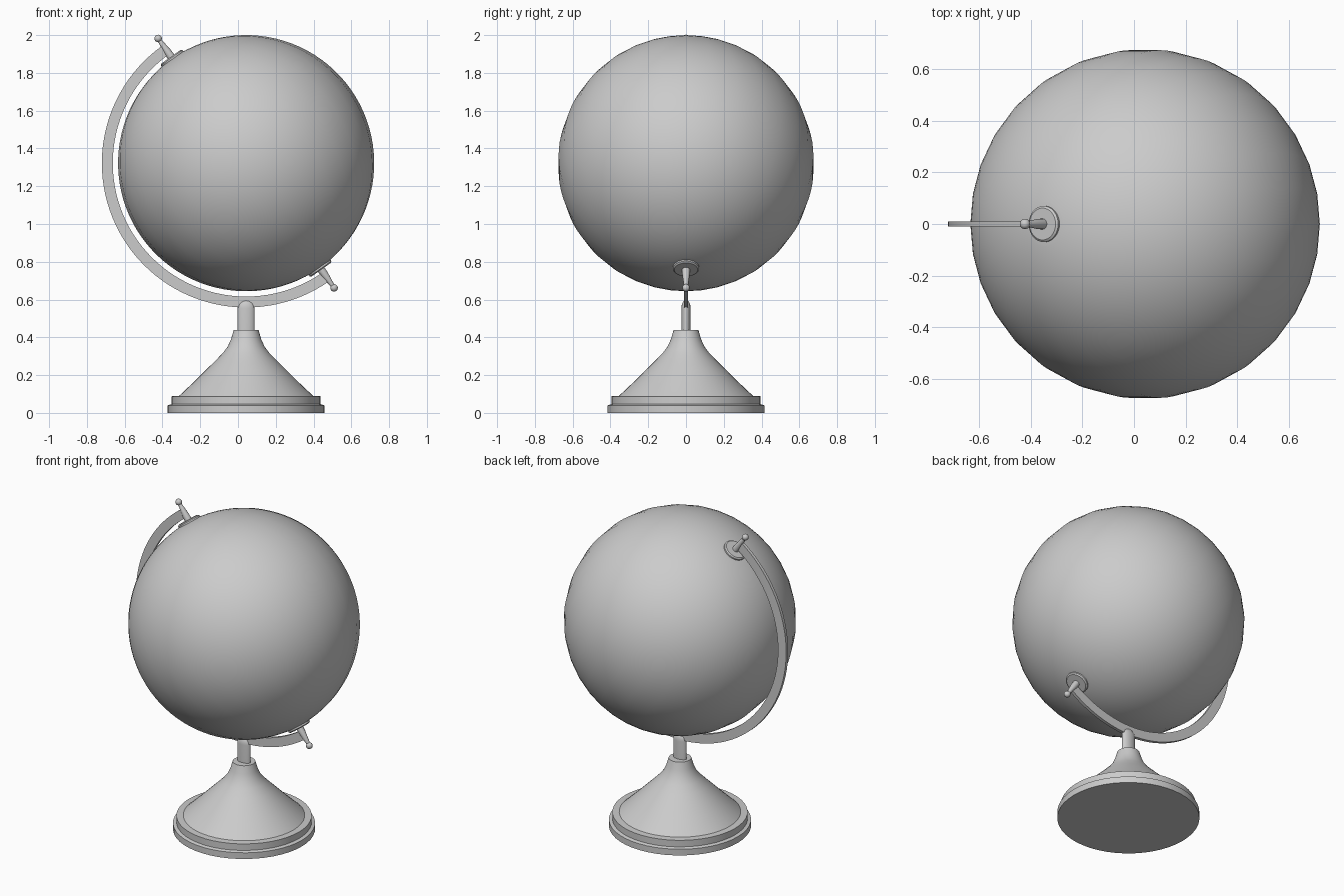
import bpy, bmesh
from math import sin, cos, pi, radians
from mathutils import Matrix

if "Cube" in bpy.data.objects:
    bpy.data.objects.remove(bpy.data.objects["Cube"])

CX, CZ, R = 0.043, 1.322, 0.678
TILT = radians(-35.2)


def finish(name, bm, matrix, angle=35):
    bmesh.ops.remove_doubles(bm, verts=bm.verts, dist=1e-5)
    bmesh.ops.recalc_face_normals(bm, faces=bm.faces)
    mesh = bpy.data.meshes.new(name)
    bm.to_mesh(mesh)
    bm.free()
    ob = bpy.data.objects.new(name, mesh)
    bpy.context.collection.objects.link(ob)
    ob.matrix_world = matrix
    bpy.ops.object.select_all(action='DESELECT')
    ob.select_set(True)
    bpy.context.view_layer.objects.active = ob
    bpy.ops.object.shade_smooth_by_angle(angle=radians(angle))
    return ob


def lathe(name, profile, segs, matrix, angle=35):
    """Revolve (radius, height) points about local z."""
    bm = bmesh.new()
    verts = [bm.verts.new((r, 0, z)) for r, z in profile]
    edges = [bm.edges.new(p) for p in zip(verts, verts[1:])]
    bmesh.ops.spin(bm, geom=verts + edges, axis=(0, 0, 1), cent=(0, 0, 0),
                   angle=2 * pi, steps=segs)
    return finish(name, bm, matrix, angle)


upright = Matrix.Translation((CX, 0, 0))
centre = Matrix.Translation((CX, 0, CZ))
axis = centre @ Matrix.Rotation(TILT, 4, 'Y')

# Stepped foot with a flared cone
lathe("base", [(0, 0), (0.415, 0), (0.415, 0.04), (0.395, 0.046), (0.395, 0.088),
               (0.355, 0.09), (0.27, 0.17), (0.215, 0.225), (0.167, 0.272),
               (0.125, 0.315), (0.098, 0.35), (0.08, 0.39), (0.066, 0.438),
               (0, 0.438)], 48, upright)

# Oval post with a domed top
dome = [(0.045 * cos(a), 0.553 + 0.045 * sin(a)) for a in (i * pi / 16 for i in range(8))]
lathe("post", [(0, 0.42), (0.045, 0.42)] + dome + [(0, 0.598)], 24,
      upright @ Matrix.Diagonal((1, 0.54, 1, 1)))

# Globe ball
N = 48
lathe("globe", [(R * sin(pi * i / N), -R * cos(pi * i / N)) for i in range(N + 1)],
      30, axis, 60)

# Half-ring arm running from pole to pole on the left side
bm = bmesh.new()
rows = []
STEPS = 56
for i in range(STEPS + 1):
    a = pi * i / STEPS
    rows.append([bm.verts.new((-r * sin(a), y, r * cos(a)))
                 for r, y in ((0.706, -0.01), (0.764, -0.01), (0.764, 0.01), (0.706, 0.01))])
for p, q in zip(rows, rows[1:]):
    for k in range(4):
        bm.faces.new((p[k], p[(k + 1) % 4], q[(k + 1) % 4], q[k]))
bm.faces.new(rows[0])
bm.faces.new(rows[-1])
finish("arm", bm, axis)

# Pole caps, washers and knobbed pins at both ends of the axis
knob = [(0.02 * cos(a), 0.808 + 0.02 * sin(a)) for a in (i * pi / 10 for i in range(-3, 5))]
for end, turn in (("top", 0), ("bottom", pi)):
    m = axis @ Matrix.Rotation(turn, 4, 'Y')
    lathe(end + "_pole_cap", [(0.13, 0.658), (0.13, 0.665), (0.07, 0.675), (0, 0.675)], 32, m)
    lathe(end + "_washer", [(0.07, 0.665), (0.07, 0.684), (0.062, 0.69), (0, 0.69)], 32, m)
    lathe(end + "_pin", [(0, 0.68), (0.021, 0.68), (0.02, 0.72), (0.011, 0.793)]
          + knob + [(0, 0.828)], 16, m)
